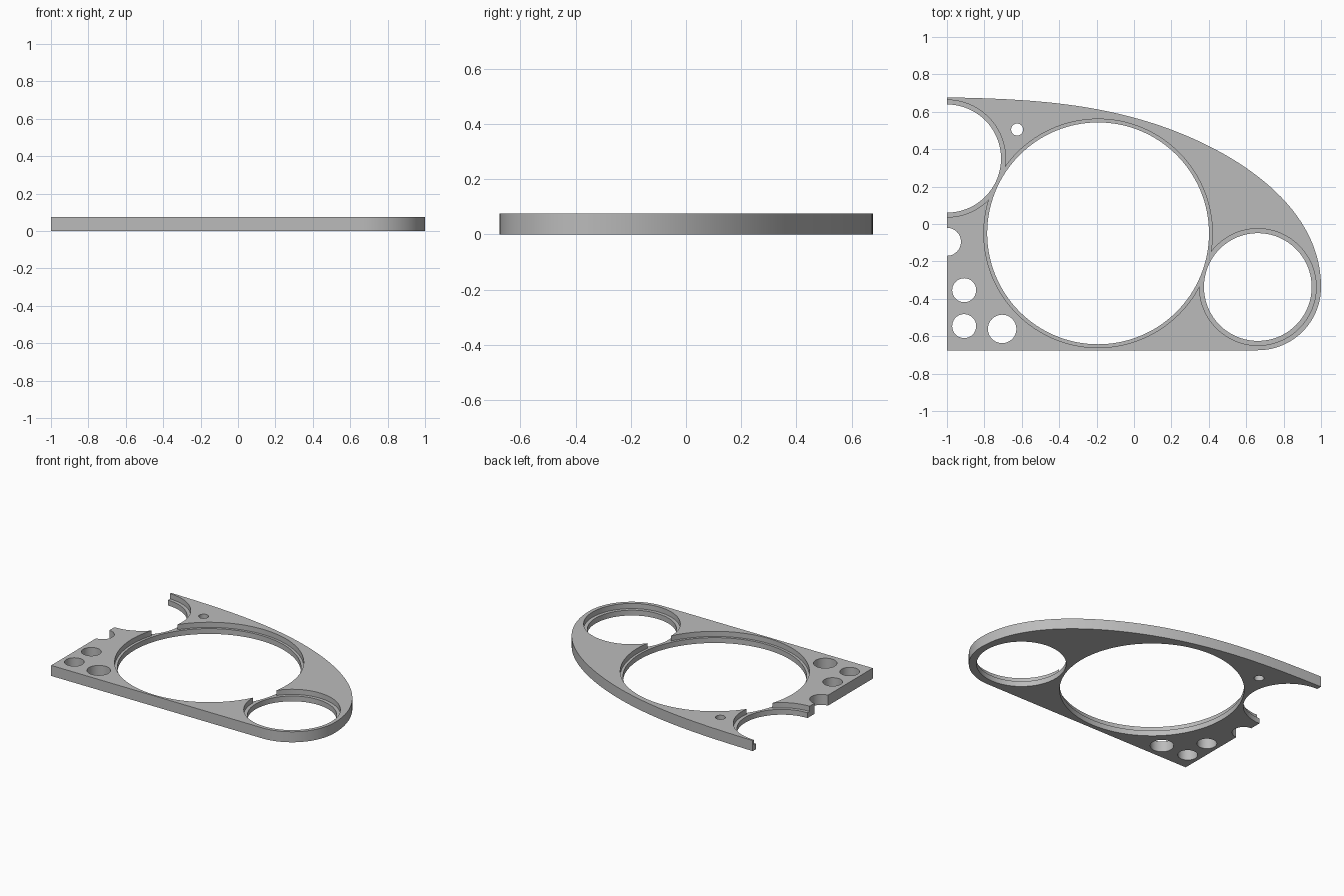
import bpy, bmesh
from math import cos, sin, pi
from mathutils import Vector
from mathutils.geometry import interpolate_bezier

cube = bpy.data.objects.get("Cube")
if cube:
    bpy.data.objects.remove(cube, do_unlink=True)

THICK = 0.075
LEDGE = 0.038

grey = bpy.data.materials.new("plain grey")
grey.use_nodes = True
grey.diffuse_color = (0.5, 0.5, 0.5, 1)
grey.node_tree.nodes["Principled BSDF"].inputs["Base Color"].default_value = (0.5, 0.5, 0.5, 1)


def prism(name, outline, z0, z1):
    """Extrude a closed 2D outline between two heights."""
    bm = bmesh.new()
    face = bm.faces.new([bm.verts.new((x, y, z0)) for x, y in outline])
    top = bmesh.ops.extrude_face_region(bm, geom=[face])["geom"]
    bmesh.ops.translate(bm, vec=(0, 0, z1 - z0),
                        verts=[g for g in top if isinstance(g, bmesh.types.BMVert)])
    bmesh.ops.recalc_face_normals(bm, faces=bm.faces)
    mesh = bpy.data.meshes.new(name)
    bm.to_mesh(mesh)
    bm.free()
    mesh.materials.append(grey)
    obj = bpy.data.objects.new(name, mesh)
    bpy.context.collection.objects.link(obj)
    return obj


def circle(x, y, r, n):
    return [(x + r * cos(2 * pi * i / n), y + r * sin(2 * pi * i / n)) for i in range(n)]


def curve(points, n):
    return [(p.x, p.y) for p in interpolate_bezier(*[Vector(p) for p in points], n)]


# Plate: swept upper edge, round nose, straight lower and left edges
shoulder, nose = (0.136, 0.527), (1.0, -0.337)
outline = curve([(-1, 0.677), (-0.62, 0.67), (-0.24, 0.655), shoulder], 24)[:-1]
outline += curve([shoulder, (0.516, 0.398), (1.0, 0.112), nose], 32)[:-1]
outline += [(0.662 + 0.338 * cos(a), -0.337 + 0.338 * sin(a))
            for a in [-pi / 2 * i / 24 for i in range(25)]]
outline += [(-1, -0.675)]
plate = prism("plate", outline, 0, THICK)


def cut(x, y, r, z0, n):
    """Drill a round hole from height z0 up through the top."""
    cutter = prism("hole_cutter", circle(x, y, r, n), z0, THICK + 0.1)
    cutter.hide_render = True
    mod = plate.modifiers.new("hole", "BOOLEAN")
    mod.operation, mod.solver, mod.object = "DIFFERENCE", "EXACT", cutter
    bpy.context.view_layer.objects.active = plate
    bpy.ops.object.modifier_apply(modifier=mod.name)
    bpy.data.objects.remove(cutter, do_unlink=True)


# Large openings, each with a stepped ledge
for x, y, r, rim in [(-0.192, -0.05, 0.593, 0.611),
                     (0.662, -0.337, 0.288, 0.312),
                     (-1.0, 0.35, 0.289, 0.313)]:
    cut(x, y, r, -0.1, 128)
    cut(x, y, rim, LEDGE, 128)

# Small plain holes
for x, y, r in [(-0.625, 0.505, 0.032), (-1.0, -0.095, 0.075), (-0.908, -0.354, 0.064),
                (-0.908, -0.546, 0.064), (-0.705, -0.561, 0.076)]:
    cut(x, y, r, -0.1, 48)

# Smooth round walls, crisp rims
for obj in bpy.context.selected_objects:
    obj.select_set(False)
plate.select_set(True)
bpy.context.view_layer.objects.active = plate
bpy.ops.object.shade_smooth_by_angle(angle=pi / 6)
